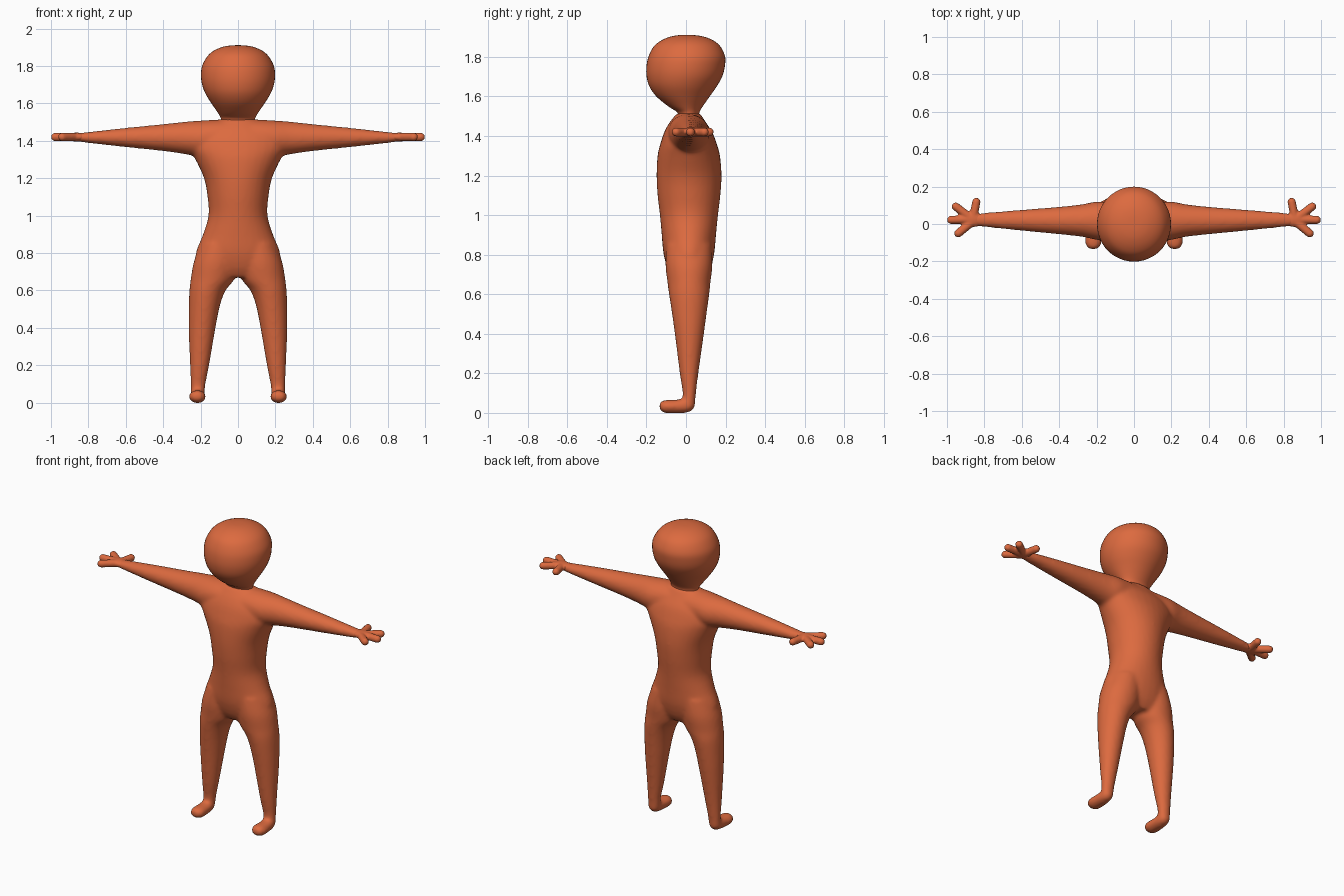
import bpy, bmesh, math
from mathutils import Vector

skin = bpy.data.materials.new("terracotta orange")
skin.diffuse_color = (0.72, 0.145, 0.05, 1)


def spline(rows, steps=4):
    """Catmull-Rom samples through rows of section values."""
    out, n = [], len(rows)
    for i in range(n - 1):
        p = [rows[max(0, min(n - 1, i + k))] for k in (-1, 0, 1, 2)]
        for s in range(steps):
            t = s / steps
            out.append([0.5 * (2 * b + (c - a) * t + (2 * a - 5 * b + 4 * c - d) * t * t
                               + (3 * b - a - 3 * c + d) * t ** 3) for a, b, c, d in zip(*p)])
    return out + [list(rows[-1])]


def loft(bm, rows, axis, side=1, seg=32):
    """Closed tube of ellipses; row = position, min/max of 1st and 2nd cross axis."""
    u, v = [k for k in range(3) if k != axis]
    rings = []
    for pos, u0, u1, v0, v1 in spline(rows):
        ring = []
        for k in range(seg):
            a = 2 * math.pi * k / seg
            co = [0, 0, 0]
            co[axis] = pos
            co[u] = (u0 + u1) / 2 + (u1 - u0) / 2 * math.cos(a)
            co[v] = (v0 + v1) / 2 + (v1 - v0) / 2 * math.sin(a)
            co[0] *= side
            ring.append(bm.verts.new(co))
        rings.append(ring)
    for a, b in zip(rings, rings[1:]):
        for k in range(seg):
            j = (k + 1) % seg
            bm.faces.new((a[k], a[j], b[j], b[k]))
    bm.faces.new(rings[0])
    bm.faces.new(rings[-1])


def ball(bm, centre, size):
    new = bmesh.ops.create_uvsphere(bm, u_segments=16, v_segments=10, radius=1)["verts"]
    bmesh.ops.scale(bm, vec=size, verts=new)
    bmesh.ops.translate(bm, vec=centre, verts=new)


def rod(bm, a, b, r):
    """Round-ended finger from a to b."""
    a, b = Vector(a), Vector(b)
    d = b - a
    new = bmesh.ops.create_cone(bm, cap_ends=True, segments=16, radius1=r, radius2=r,
                                depth=d.length)["verts"]
    bmesh.ops.rotate(bm, verts=new, matrix=d.to_track_quat('Z', 'Y').to_matrix())
    bmesh.ops.translate(bm, vec=(a + b) / 2, verts=new)
    ball(bm, b, (r, r, r))


def finish(bm, name, voxel=0, smooth=0):
    bmesh.ops.recalc_face_normals(bm, faces=bm.faces)
    me = bpy.data.meshes.new(name)
    bm.to_mesh(me)
    bm.free()
    me.materials.append(skin)
    me.shade_smooth()
    ob = bpy.data.objects.new(name, me)
    bpy.context.collection.objects.link(ob)
    if voxel:
        m = ob.modifiers.new("fuse", 'REMESH')
        m.mode, m.voxel_size, m.use_smooth_shade = 'VOXEL', voxel, True
        s = ob.modifiers.new("soften", 'SMOOTH')
        s.factor, s.iterations = 0.5, smooth


# Body: torso, arms, legs and feet fused into one soft form
bm = bmesh.new()
loft(bm, [(0.67, -0.17, 0.17, -0.06, 0.09), (0.72, -0.22, 0.22, -0.09, 0.12),
          (0.8, -0.226, 0.226, -0.113, 0.142), (0.9, -0.187, 0.187, -0.123, 0.152),
          (1.0, -0.158, 0.158, -0.132, 0.162), (1.1, -0.163, 0.163, -0.144, 0.174),
          (1.2, -0.182, 0.182, -0.149, 0.18), (1.3, -0.228, 0.228, -0.144, 0.172),
          (1.36, -0.26, 0.26, -0.13, 0.156), (1.42, -0.25, 0.25, -0.11, 0.133),
          (1.47, -0.18, 0.18, -0.082, 0.1), (1.515, -0.1, 0.1, -0.045, 0.07)], 2)
for side in (-1, 1):
    # arm
    loft(bm, [(0.0, -0.09, 0.11, 1.34, 1.513), (0.12, -0.09, 0.115, 1.33, 1.512),
              (0.2, -0.085, 0.12, 1.315, 1.508), (0.28, -0.068, 0.105, 1.328, 1.502),
              (0.4, -0.055, 0.092, 1.345, 1.489), (0.6, -0.036, 0.076, 1.366, 1.469),
              (0.8, -0.016, 0.06, 1.388, 1.447), (0.86, -0.01, 0.054, 1.397, 1.441)], 0, side)
    # leg
    loft(bm, [(0.03, 0.18, 0.252, -0.02, 0.045), (0.1, 0.173, 0.253, -0.017, 0.051),
              (0.2, 0.154, 0.257, -0.032, 0.063), (0.4, 0.12, 0.264, -0.057, 0.091),
              (0.52, 0.096, 0.263, -0.074, 0.107), (0.6, 0.066, 0.26, -0.086, 0.118),
              (0.66, 0.02, 0.253, -0.094, 0.124), (0.75, 0.0, 0.237, -0.104, 0.134),
              (0.85, 0.0, 0.2, -0.1, 0.13)], 2, side)
    # foot
    loft(bm, [(-0.135, 0.205, 0.23, 0.022, 0.044), (-0.126, 0.185, 0.25, 0.008, 0.058),
              (-0.1, 0.172, 0.262, -0.002, 0.066), (-0.05, 0.174, 0.26, -0.002, 0.067),
              (0.0, 0.178, 0.255, 0.0, 0.075), (0.03, 0.184, 0.248, 0.01, 0.08),
              (0.045, 0.2, 0.232, 0.03, 0.07)], 1, side)
finish(bm, "body", 0.01, 10)

# Hands: palm, thumb and three fingers
for side, name in ((-1, "right_hand"), (1, "left_hand")):
    bm = bmesh.new()
    z = 1.42
    ball(bm, (side * 0.865, 0.024, z), (0.065, 0.042, 0.024))
    for base, tip in (((0.86, 0.03), (0.843, 0.118)), ((0.87, 0.03), (0.953, 0.093)),
                      ((0.87, 0.024), (0.978, 0.022)), ((0.86, 0.015), (0.94, -0.05))):
        rod(bm, (side * base[0], base[1], z), (side * tip[0], tip[1], z), 0.0225)
    finish(bm, name, 0.006, 6)

# Head: rounded crown tapering to a narrow neck
bm = bmesh.new()
loft(bm, [(1.49, -0.09, 0.09, -0.04, 0.066), (1.52, -0.092, 0.092, -0.045, 0.068),
          (1.55, -0.108, 0.108, -0.09, 0.085), (1.6, -0.142, 0.142, -0.15, 0.12),
          (1.65, -0.173, 0.173, -0.185, 0.155), (1.7, -0.192, 0.192, -0.199, 0.183),
          (1.75, -0.198, 0.198, -0.2, 0.196), (1.8, -0.192, 0.192, -0.19, 0.198),
          (1.85, -0.165, 0.165, -0.165, 0.176), (1.88, -0.132, 0.132, -0.13, 0.143),
          (1.9, -0.088, 0.088, -0.086, 0.098), (1.909, -0.045, 0.045, -0.043, 0.052),
          (1.911, -0.005, 0.005, -0.005, 0.008)], 2, seg=48)
finish(bm, "head")
